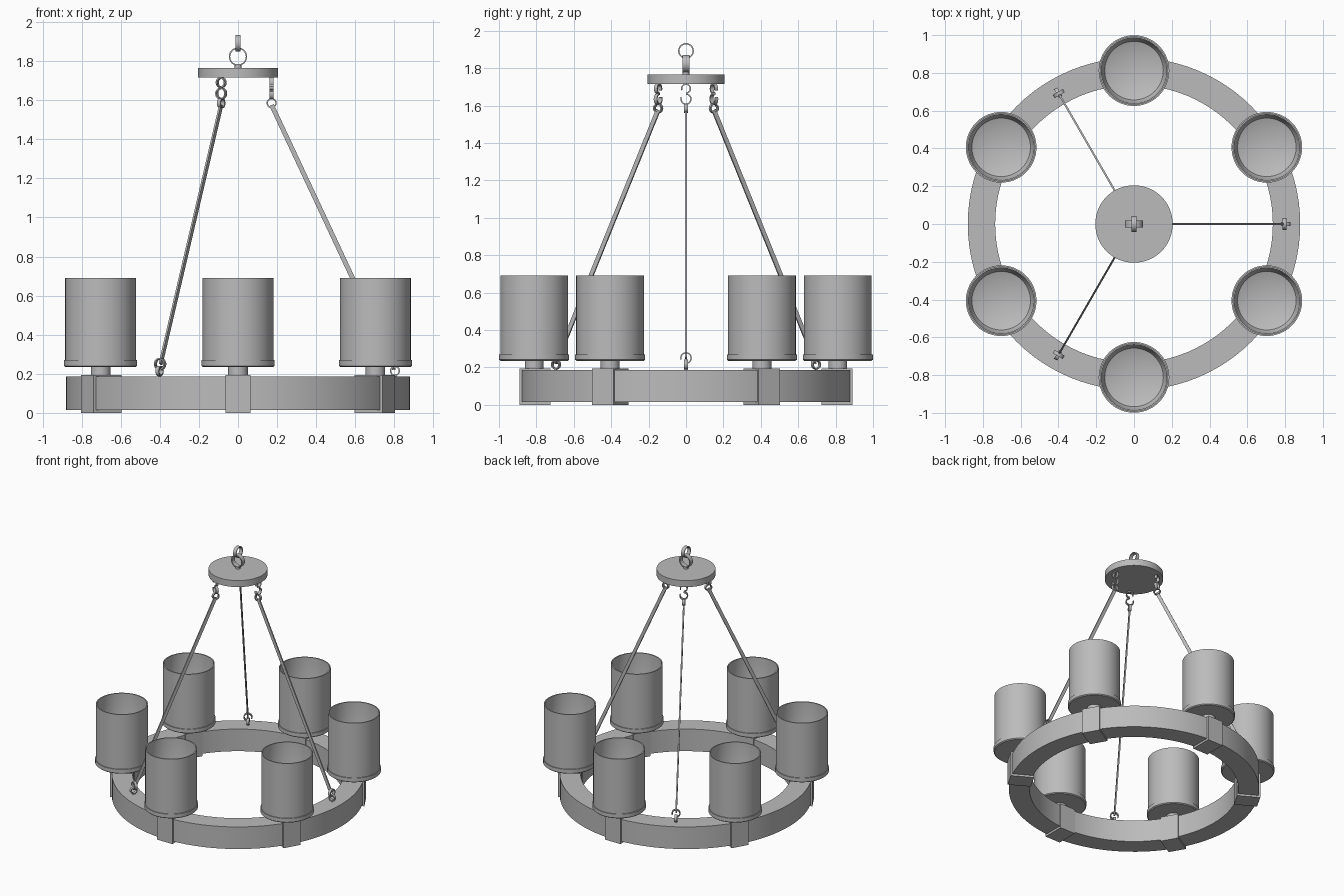
import bpy, bmesh
from math import cos, sin, pi, radians
from mathutils import Matrix, Vector

cube = bpy.data.objects.get("Cube")
if cube:
    bpy.data.objects.remove(cube, do_unlink=True)

GREY = (0.5, 0.5, 0.5, 1)
metal = bpy.data.materials.new("plain grey")
metal.use_nodes = True
metal.diffuse_color = GREY
metal.node_tree.nodes["Principled BSDF"].inputs["Base Color"].default_value = GREY
parts = []


def finish(name, bm, angle=0):
    """Turn a bmesh, built at angle zero, into an object turned about z."""
    bmesh.ops.remove_doubles(bm, verts=bm.verts, dist=0.00001)
    bmesh.ops.recalc_face_normals(bm, faces=bm.faces)
    mesh = bpy.data.meshes.new(name)
    bm.to_mesh(mesh)
    bm.free()
    mesh.materials.append(metal)
    ob = bpy.data.objects.new(name, mesh)
    ob.rotation_euler.z = angle
    bpy.context.collection.objects.link(ob)
    parts.append(ob)


def lathe(name, profile, x=0, angle=0, steps=64):
    """Spin a closed (radius, height) outline about a vertical axis at x."""
    bm = bmesh.new()
    verts = [bm.verts.new((r, 0, z)) for r, z in profile]
    edges = [bm.edges.new((verts[i - 1], verts[i])) for i in range(len(verts))
             if profile[i - 1][0] + profile[i][0] > 0]
    bmesh.ops.spin(bm, geom=verts + edges, cent=(0, 0, 0), axis=(0, 0, 1),
                   angle=2 * pi, steps=steps, use_merge=False)
    bmesh.ops.translate(bm, verts=bm.verts, vec=(x, 0, 0))
    finish(name, bm, angle)


def disc(name, radius, low, high, x=0, angle=0, steps=64):
    lathe(name, [(0, low), (radius, low), (radius, high), (0, high)], x, angle, steps)


def box(name, size, centre, angle=0, tilt=0):
    bm = bmesh.new()
    bmesh.ops.create_cube(bm, size=1, matrix=Matrix.Translation(centre)
                          @ Matrix.Rotation(tilt, 4, 'Y') @ Matrix.Diagonal((*size, 1)))
    finish(name, bm, angle)


def band(name, x, z, radius, width, across, angle=0, start=0, sweep=360, thick=0.007):
    """Flat-strip link, standing along x, or across it (along y)."""
    bm = bmesh.new()
    steps, rows = 28, []
    for i in range(steps + 1):
        t = radians(start + sweep * i / steps)
        row = []
        for r, w in ((radius, -1), (radius, 1), (radius - thick, 1), (radius - thick, -1)):
            u, v, side = r * cos(t), r * sin(t), w * width / 2
            co = (x + side, u, z + v) if across else (x + u, side, z + v)
            row.append(bm.verts.new(co))
        rows.append(row)
    for a, b in zip(rows, rows[1:]):
        for k in range(4):
            bm.faces.new((a[k - 1], a[k], b[k], b[k - 1]))
    if sweep < 360:
        bm.faces.new(rows[0])
        bm.faces.new(rows[-1])
    finish(name, bm, angle)


# Main ring
lathe("main_ring", [(0.735, 0.015), (0.88, 0.015), (0.88, 0.185), (0.735, 0.185)], steps=96)

# Six lamps, each with a clamp, a stem and an open shade on a collar
SHADE = [(0, 0.235), (0.18, 0.235), (0.187, 0.241), (0.187, 0.27), (0.181, 0.27),
         (0.181, 0.69), (0.173, 0.69), (0.173, 0.31), (0.155, 0.275), (0.1, 0.255), (0, 0.248)]
for i in range(6):
    a = radians(30 + 60 * i)
    box("clamp", (0.165, 0.13, 0.195), (0.8075, 0, 0.0975), a)
    disc("lamp_stem", 0.05, 0.19, 0.24, 0.812, a, 32)
    lathe("lamp_shade", SHADE, 0.812, a)

# Three hangers from the canopy to the ring
top, bottom = Vector((0.172, 0, 1.575)), Vector((0.792, 0, 0.25))
slope = top - bottom
for i in range(3):
    a = radians(120 * i)
    box("hanger_bar", (0.024, 0.01, slope.length), (top + bottom) / 2, a,
        Vector((0, 0, 1)).angle(slope) * -1)
    band("upper_hook_top", 0.172, 1.69, 0.027, 0.02, True, a, -90, 290)
    band("upper_hook_bottom", 0.172, 1.634, 0.03, 0.02, True, a, 90, -290)
    band("bar_top_eye", 0.172, 1.585, 0.026, 0.02, False, a)
    band("lower_hook", 0.797, 0.25, 0.031, 0.02, True, a, -90, 290)
    band("ring_eye", 0.803, 0.215, 0.026, 0.02, False, a)
    disc("ring_eye_post", 0.007, 0.18, 0.195, 0.803, a, 16)

# Canopy and the links above it
disc("canopy", 0.205, 1.715, 1.765)
disc("canopy_post", 0.018, 1.76, 1.784, steps=24)
band("canopy_lower_link", 0, 1.823, 0.047, 0.035, False)
band("canopy_upper_link", 0, 1.892, 0.042, 0.026, True)

# Smooth the curved sides and keep the rims sharp
bpy.ops.object.select_all(action='DESELECT')
for ob in parts:
    ob.select_set(True)
bpy.context.view_layer.objects.active = parts[0]
bpy.ops.object.shade_smooth_by_angle(angle=radians(35))
